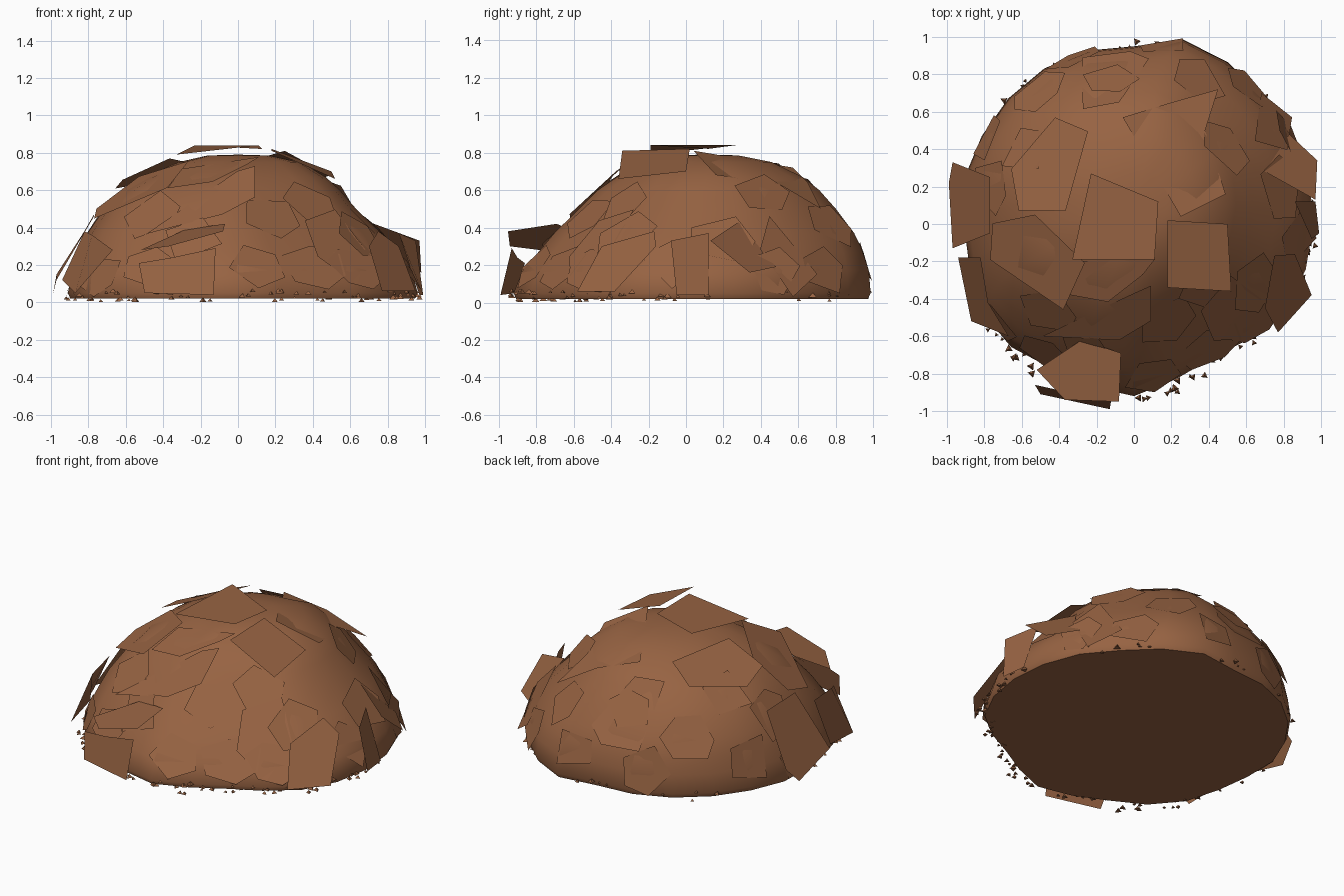
import bpy, bmesh, math, random
from math import sin, cos, tau, radians
from mathutils import Vector
from mathutils.bvhtree import BVHTree

random.seed(7)
cube = bpy.data.objects.get("Cube")
if cube:
    bpy.data.objects.remove(cube)

soil = bpy.data.materials.new("soil brown")
soil.use_nodes = True
colour = (0.31, 0.125, 0.055, 1)
soil.diffuse_color = colour
soil.node_tree.nodes["Principled BSDF"].inputs["Base Color"].default_value = colour


def finish(bm, name):
    mesh = bpy.data.meshes.new(name)
    bm.to_mesh(mesh)
    mesh.materials.append(soil)
    obj = bpy.data.objects.new(name, mesh)
    bpy.context.collection.objects.link(obj)
    return obj


# Mound: an uneven outline every 15 degrees, shrunk ring by ring up a dome profile
outline = [.96, .97, .98, .97, 1, 1.02, .95, .96, .96, .95, .94, .94,
           .91, .91, .94, .93, .89, .9, .92, .86, .83, .87, .93, .95]
# (scale, height, shift in x, shift in y)
profile = [(.985, .02, 0, 0), (1, .05, 0, 0), (.97, .17, 0, .02), (.91, .27, -.02, .05),
           (.84, .37, -.04, .07), (.72, .5, -.06, .09), (.62, .6, -.05, .1),
           (.52, .67, -.03, .11), (.35, .75, 0, .11), (.18, .785, 0, .1)]
bm = bmesh.new()
rings = []
for scale, z, dx, dy in profile:
    rings.append([bm.verts.new((r * scale * cos(tau * i / 24) + dx,
                                r * scale * sin(tau * i / 24) + dy, z))
                  for i, r in enumerate(outline)])
n = len(outline)
for low, high in zip(rings, rings[1:]):
    for i in range(n):
        bm.faces.new((low[i], low[(i + 1) % n], high[(i + 1) % n], high[i]))
top = bm.verts.new((0, .1, .79))
for i in range(n):
    bm.faces.new((rings[-1][i], rings[-1][(i + 1) % n], top))
bm.faces.new(rings[0][::-1])
bmesh.ops.recalc_face_normals(bm, faces=bm.faces)
surface = BVHTree.FromBMesh(bm)
mound = finish(bm, "mound")
bpy.context.view_layer.objects.active = mound
mound.select_set(True)
bpy.ops.object.shade_smooth_by_angle(angle=radians(50))

plates = bmesh.new()


def plate(points):
    """Single sheet turned to face away from the mound."""
    face = plates.faces.new([plates.verts.new(p) for p in points])
    face.normal_update()
    if face.normal.dot(face.calc_center_median() - Vector((0, .1, 0))) < 0:
        face.normal_flip()


def settle(points, lift, drape):
    """Ease points part of the way on to the mound, then lay a sheet through them."""
    eased = []
    for p in points:
        hit, normal, _, _ = surface.find_nearest(p)
        q = p.lerp(hit + normal * lift, drape)
        q.z = max(q.z, .03)
        eased.append(q)
    plate(eased)


def slab(points, lift=.012):
    """Plan outline laid on the mound's tangent plane."""
    centre = sum((Vector(p) for p in points), Vector((0, 0))) / len(points)
    hit, normal, _, _ = surface.ray_cast(Vector((*centre, 2)), Vector((0, 0, -1)))
    settle([Vector((x, y, hit.z + lift - (normal.x * (x - centre.x)
                    + normal.y * (y - centre.y)) / normal.z)) for x, y in points], lift, .55)


def chip(angle, z, size, sides, wide=1.1, lift=.008):
    """Irregular polygon laid on the flank at a compass angle and height."""
    out = Vector((cos(radians(angle)), sin(radians(angle)), 0))
    hit, normal, _, _ = surface.ray_cast(out * 2 + Vector((0, 0, z)), -out)
    side = Vector((0, 0, 1)).cross(normal).normalized()
    up = normal.cross(side)
    start = random.random() * tau
    points = []
    for i in range(sides):
        a = start + tau * (i + random.uniform(-.2, .2)) / sides
        r = size * random.uniform(.85, 1.15)
        points.append(hit + normal * lift + side * (r * wide * cos(a)) + up * (r * sin(a)))
    settle(points, lift, .5)


# Slabs on the crown
plate([(-.23, .27, .84), (.13, .12, .82), (.11, -.19, .84), (-.33, -.19, .79)])
plate([(.18, .02, .82), (.5, 0, .7), (.52, -.36, .66), (.18, -.34, .81)])
plate([(-.06, .57, .72), (.2, .65, .64), (.45, .72, .5), (.38, .5, .63), (.49, .16, .68), (.25, .04, .81)])
slab([(-.43, .58), (-.25, .5), (-.37, .07), (-.63, .07), (-.67, .3)], lift=.03)
slab([(-.28, .9), (-.02, .93), (.08, .88), (-.08, .66), (-.28, .63)])
slab([(-.78, 0), (-.53, .05), (-.27, -.22), (-.4, -.5), (-.8, -.2)], lift=.02)
slab([(-.3, -.2), (.12, -.2), (.05, -.28), (-.14, -.42), (-.38, -.38)])
slab([(-.5, -.62), (0, -.38), (.1, -.35), (.1, -.54), (-.08, -.62)], lift=.02)
slab([(.36, -.47), (.52, -.28), (.68, -.4), (.65, -.63), (.43, -.63)])
slab([(.68, .7), (.88, .6), (.83, .4), (.66, .45)], lift=.02)

# Slabs lifting off the flanks
plate([(-.28, -.62, .39), (-.07, -.69, .42), (-.08, -.95, .38), (-.37, -.94, .3), (-.52, -.78, .28)])
plate([(.83, .48, .19), (.98, .34, .16), (.97, .13, .33), (.7, .28, .43)])

# Upright slabs around the foot
plate([(-.99, .22, .04), (-.97, .33, .15), (-.77, .25, .46), (-.77, -.05, .47), (-.97, -.13, .12)])
plate([(-.94, -.18, .12), (-.82, -.18, .38), (-.78, -.42, .36), (-.67, -.6, .28), (-.87, -.52, .05)])
plate([(.86, .12, .37), (.95, -.08, .33), (.99, -.05, .04), (.97, .12, .04)])
plate([(-.53, -.86, .21), (-.35, -.9, .24), (-.12, -.93, .29), (-.13, -.99, .04), (-.5, -.91, .05)])
plate([(.75, -.17, .38), (.86, -.16, .3), (.95, -.38, .06), (.77, -.58, .06), (.7, -.45, .3)])

# Smaller chips on every flank
for spec in [(278, .18, .16, 5), (302, .18, .17, 6), (290, .46, .17, 5), (250, .33, .16, 4),
             (335, .36, .17, 5), (355, .2, .16, 4), (15, .33, .17, 5), (320, .52, .16, 5),
             (50, .18, .15, 5), (80, .22, .15, 4), (110, .18, .15, 5), (65, .42, .16, 5),
             (125, .38, .17, 6), (150, .2, .16, 4), (165, .42, .16, 5), (145, .58, .15, 4),
             (235, .18, .15, 5), (225, .47, .16, 5), (40, .58, .15, 5), (320, .18, .15, 6),
             (215, .14, .14, 5), (30, .16, .14, 5), (170, .14, .13, 5), (100, .5, .14, 5)]:
    chip(*spec)
finish(plates, "earth_slabs")

# Crumbs scattered around the foot, thickest at the front
crumbs = bmesh.new()
for i in range(85):
    a = radians(random.uniform(205, 359) if i < 65 else random.uniform(0, 200))
    r = outline[int(a / tau * n)] + random.uniform(-.02, .04 if i < 65 else .01)
    r = min(r, .975)
    size = random.uniform(.012, .025)
    base = Vector((r * cos(a), r * sin(a), random.uniform(.002, .06)))
    turn = random.random() * tau
    corners = [crumbs.verts.new(base + Vector((size * cos(turn + k * tau / 3),
                                               size * sin(turn + k * tau / 3), 0)))
               for k in range(3)]
    tip = crumbs.verts.new(base + Vector((0, 0, size)))
    crumbs.faces.new(corners[::-1])
    for k in range(3):
        crumbs.faces.new((corners[k], corners[(k + 1) % 3], tip))
finish(crumbs, "crumbs")
